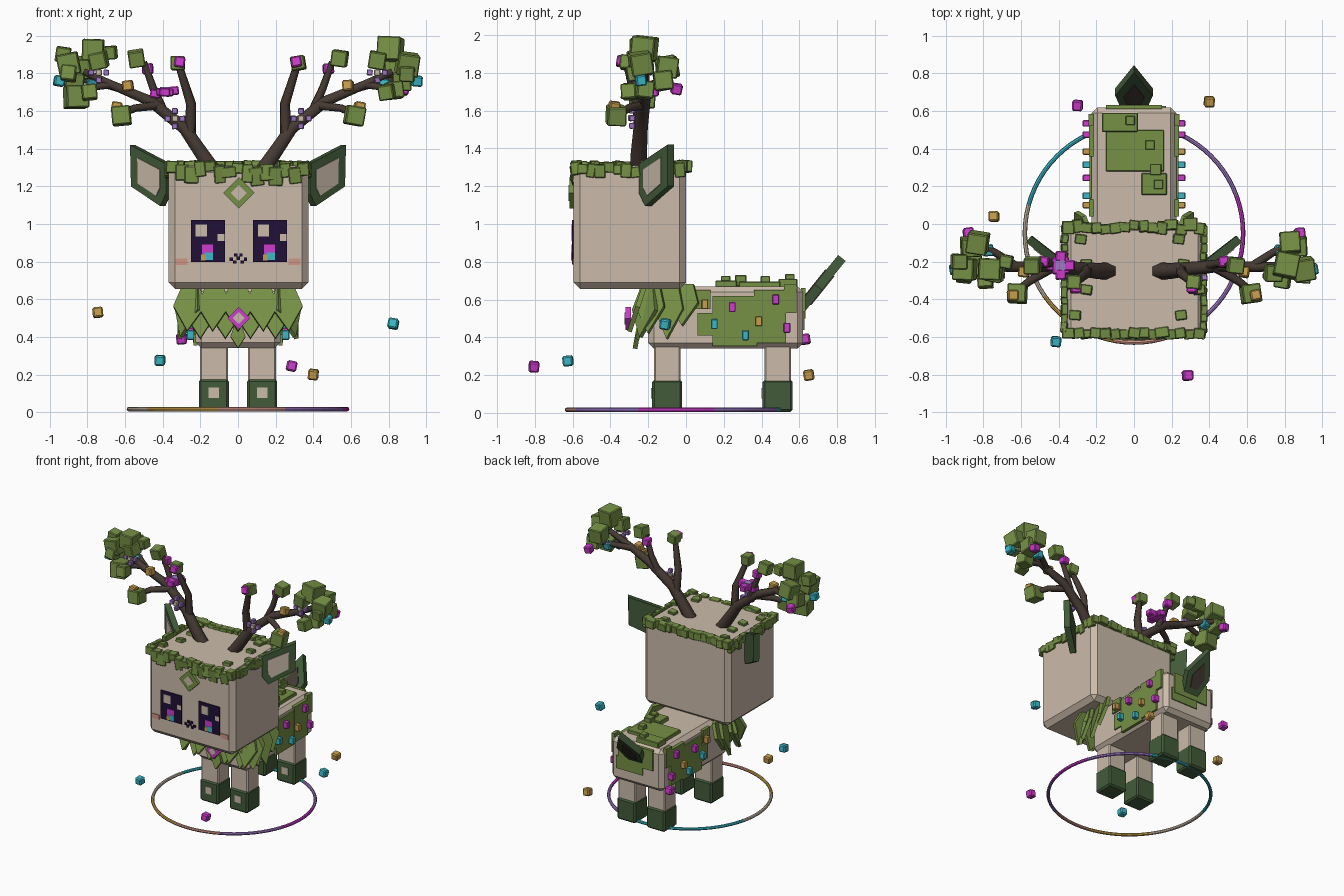
import bpy, bmesh, math, random
from mathutils import Vector, Matrix, Euler

random.seed(7)
if "Cube" in bpy.data.objects:
    bpy.data.objects.remove(bpy.data.objects["Cube"])


def material(name, rgb):
    m = bpy.data.materials.new(name)
    m.use_nodes = True
    m.diffuse_color = (*rgb, 1)
    node = m.node_tree.nodes["Principled BSDF"]
    node.inputs["Base Color"].default_value = (*rgb, 1)
    node.inputs["Roughness"].default_value = 0.8
    return m


BEIGE = material("beige", (.6, .5, .4))
GREEN = material("moss green", (.18, .28, .06))
DARK = material("dark green", (.055, .105, .042))
BROWN = material("bark brown", (.062, .043, .034))
MAGENTA = material("magenta", (.61, .045, .61))
CYAN = material("cyan", (.045, .48, .57))
GOLD = material("gold", (.57, .34, .075))
PURPLE = material("purple", (.35, .19, .57))
INK = material("dark violet", (.015, .005, .04))
SALMON = material("salmon", (.62, .3, .24))


def finish(name, bm, mat):
    bmesh.ops.recalc_face_normals(bm, faces=bm.faces)
    mesh = bpy.data.meshes.new(name)
    bm.to_mesh(mesh)
    bm.free()
    mesh.materials.append(mat)
    obj = bpy.data.objects.new(name, mesh)
    bpy.context.collection.objects.link(obj)
    return obj


def boxes(name, mat, items, bevel=0, tilt=0):
    """Boxes given as (centre, size, optional rotation), with random tilt."""
    bm = bmesh.new()
    for centre, size, *rot in items:
        size = (size,) * 3 if isinstance(size, (int, float)) else size
        turn = rot[0] if rot else [random.uniform(-tilt, tilt) for _ in range(3)]
        bmesh.ops.create_cube(bm, size=1, matrix=Matrix.LocRotScale(
            Vector(centre), Euler(turn), Vector(size)))
    if bevel:
        bmesh.ops.bevel(bm, geom=bm.edges[:], offset=bevel, segments=1, affect='EDGES')
    return finish(name, bm, mat)


def span(x0, x1, y0, y1, z0, z1):
    return ((x0 + x1) / 2, (y0 + y1) / 2, (z0 + z1) / 2), (x1 - x0, y1 - y0, z1 - z0)


def both(items):
    """Repeat (centre, size) items on both sides."""
    return [((s * c[0], *c[1:]), size) for c, size in items for s in (-1, 1)]


def slabs(name, mat, items):
    """Flat polygons, each pushed out along its own thickness vector."""
    bm = bmesh.new()
    for points, push in items:
        push = Vector(push)
        a = [bm.verts.new(Vector(p) - push / 2) for p in points]
        b = [bm.verts.new(Vector(p) + push / 2) for p in points]
        bm.faces.new(a)
        bm.faces.new(b[::-1])
        for i in range(len(a)):
            j = (i + 1) % len(a)
            bm.faces.new((a[i], b[i], b[j], a[j]))
    return finish(name, bm, mat)


def leaf(root, tip, side, thick=.025):
    """Pointed leaf from root to tip; side is its half-width vector."""
    root, tip, side = Vector(root), Vector(tip), Vector(side)
    mid = root.lerp(tip, .45)
    pts = [root - side * .55, mid - side, tip, mid + side, root + side * .55]
    return pts, side.cross(tip - root).normalized() * thick


def shrink(points, factor):
    c = sum((Vector(p) for p in points), Vector()) / len(points)
    return [c.lerp(Vector(p), factor) for p in points]


# Head, body and legs
boxes("head", BEIGE, [span(-.37, .375, -.595, 0, .655, 1.31)], .035)
boxes("body", BEIGE, [span(-.225, .225, -.2, .62, .34, .67)], .03)
feet = [(.128, -.1), (.128, .485)]
boxes("legs", BEIGE, both([((x, y, .26), (.15, .14, .2)) for x, y in feet]), .008)
boxes("hooves", DARK, both([((x, y, .09), (.16, .16, .17)) for x, y in feet]), .012)
boxes("hoof_pads", BEIGE, both([((x, y - .081, .103), (.055, .008, .055)) for x, y in feet]))

# Face
eyes = (-.16, .17)
boxes("eyes", INK, [((x, -.598, .91), (.182, .01, .222)) for x in eyes])


def eye_part(name, mat, dx, z, w, h, lift=0):
    boxes(name, mat, [((x + dx, -.603 - lift, z), (w, .006, h)) for x in eyes])


eye_part("eye_large_highlight", BEIGE, -.035, .965, .06, .065)
eye_part("eye_small_highlight", BEIGE, .07, .928, .036, .036)
eye_part("eye_magenta_glow", MAGENTA, -.003, .852, .058, .078)
eye_part("eye_cyan_glow", CYAN, .005, .828, .045, .04, .002)
eye_part("eye_gold_glow", GOLD, -.025, .822, .022, .03, .003)
mouth = [(-.012, .835), (.016, .835), (.002, .817), (-.036, .812), (-.018, .798), (.022, .798), (.04, .812)]
boxes("nose_and_mouth", INK, [((x, -.598, z), (.018, .01, .018)) for x, z in mouth])
boxes("cheeks", SALMON, both([((.3, -.596, .8), (.065, .008, .035))]))


def diamond(name, mat, y, z, side, depth):
    boxes(name, mat, [((.004, y, z), (side, depth, side), (0, math.pi / 4, 0))])


diamond("forehead_diamond", GREEN, -.6, 1.165, .118, .035)
diamond("forehead_diamond_center", BEIGE, -.618, 1.165, .06, .008)

# Ears
for s, side in ((-1, "right"), (1, "left")):
    ear = [Vector((s * x, y, z)) for x, y, z in (
        (.56, -.08, 1.42), (.37, -.23, 1.32), (.37, -.23, 1.16), (.4, -.2, 1.095), (.555, -.08, 1.2))]
    n = Vector((s * .62, -.78, 0))
    slabs(side + "_ear", DARK, [(ear, n * .045)])
    inner = [p + n * .024 for p in shrink(ear, .62)]
    slabs(side + "_ear_inside", BEIGE, [(inner, n * .008)])

# Moss around the head's top rim
rim = []
u = random.uniform
for i in range(15):
    x = -.35 + i * .05
    h = u(.05, .1)
    rim.append(((x, -.58, 1.335 - h / 2 - u(0, .035)), (u(.055, .08), .055, h)))
    rim.append(((x, -.01 + u(-.02, .01), 1.305), (u(.05, .075), u(.05, .07), .06)))
for i in range(12):
    for s in (-1, 1):
        rim.append(((s * .37, -.55 + i * .047, 1.285 + u(-.02, .02)), (.035, u(.04, .06), u(.05, .08))))
        if i % 3 == 1:
            rim.append(((s * u(.2, .35), -.53 + i * .045, 1.315), (.06, .05, .035)))
boxes("head_moss", GREEN, rim, .004, .15)

# Leaf collar in overlapping rows
collar = []
for i in range(5):
    x = -.25 + i * .125
    collar.append(leaf((x, -.22, .67), (x * 1.08, -.3, .43), (.085, 0, 0)))
for i in range(4):
    x = -.2 + i * .133
    collar.append(leaf((x, -.19, .6), (x, -.26, .39), (.075, 0, 0)))
for s in (-1, 1):
    for y, drop in ((-.18, .42), (-.08, .39), (.0, .46)):
        collar.append(leaf((s * .25, y, .68), (s * .31, y - .02, drop), (s * .03, .075, 0)))
    collar.append(leaf((s * .24, -.2, .66), (s * .3, -.24, .4), (.06, s * .06, 0)))
collar.append(leaf((0, -.25, .45), (0, -.27, .34), (.04, 0, 0)))
slabs("leaf_collar", GREEN, collar)
diamond("chest_gem", MAGENTA, -.305, .5, .085, .03)
diamond("chest_gem_center", BEIGE, -.321, .5, .045, .008)

# Moss on the back, flanks and rump
boxes("back_moss", GREEN, [
    span(-.15, .16, .28, .5, .66, .695), span(-.17, .02, .49, .59, .66, .71),
    span(.04, .175, .155, .27, .66, .7), ((.085, .42, .7), .05), ((.115, .29, .7), .06),
    ((-.02, .55, .71), .05), ((.13, .21, .7), .05)], .004)
boxes("rump_moss", GREEN, [span(-.15, .15, .61, .632, .5, .66), span(-.06, .17, .61, .628, .44, .54)])
boxes("flank_moss", GREEN, both([
    span(.215, .237, .14, .375, .355, .62), span(.215, .24, .36, .53, .37, .65),
    span(.215, .235, .06, .16, .41, .53), span(.215, .238, .04, .13, .55, .65),
    span(.215, .241, .52, .585, .53, .68)]))

# Flank flowers, antler flowers and drifting cubes, grouped by colour
flank = {MAGENTA: [(.245, .56), (.475, .6), (.535, .45)],
         CYAN: [(.15, .47), (.315, .41)], GOLD: [(.1, .575), (.385, .485)]}
buds = {MAGENTA: [(.31, -.34, 1.86), (.48, -.2, 1.825), (.88, -.05, 1.715)],
        CYAN: [(.95, -.24, 1.76), (.775, -.14, 1.74)],
        GOLD: [(.645, -.38, 1.62), (.585, -.255, 1.735)]}
drift = {MAGENTA: [(-.3, .63, .39), (.285, -.805, .245)],
         CYAN: [(-.415, -.625, .275), (.825, -.11, .47)],
         GOLD: [(-.745, .04, .53), (.4, .65, .2)]}
for m in (MAGENTA, CYAN, GOLD):
    boxes(m.name + "_flank_flowers", m, both([((.25, y, z), (.045, .035, .052)) for y, z in flank[m]]), .004)
    boxes(m.name + "_antler_buds", m, both([(c, .056) for c in buds[m]]), .007, .2)
    boxes(m.name + "_drifting_cubes", m, [(c, .055) for c in drift[m]], .008, .2)

# Antlers: tapering tubes of (x, y, z, radius)
paths = [
    [(.12, -.25, 1.27, .047), (.19, -.25, 1.37, .043), (.285, -.24, 1.51, .038),
     (.47, -.22, 1.655, .032), (.66, -.23, 1.735, .026), (.82, -.22, 1.81, .02)],
    [(.255, -.24, 1.46, .032), (.25, -.26, 1.64, .027), (.31, -.31, 1.83, .02)],
    [(.4, -.22, 1.61, .025), (.45, -.21, 1.72, .022), (.5, -.22, 1.86, .018)],
    [(.43, -.23, 1.63, .026), (.55, -.3, 1.615, .022), (.63, -.36, 1.58, .018)],
    [(.62, -.23, 1.72, .025), (.74, -.15, 1.75, .02), (.85, -.09, 1.77, .016)],
    [(.68, -.23, 1.74, .022), (.8, -.25, 1.72, .018), (.86, -.25, 1.68, .015)]]
for s, side in ((-1, "right"), (1, "left")):
    curve = bpy.data.curves.new(side + "_antler", 'CURVE')
    curve.dimensions = '3D'
    curve.bevel_depth, curve.bevel_resolution, curve.use_fill_caps = 1, 1, True
    for path in paths:
        sp = curve.splines.new('POLY')
        sp.points.add(len(path) - 1)
        for point, (x, y, z, r) in zip(sp.points, path):
            point.co, point.radius = (s * x, y, z, 1), r
    obj = bpy.data.objects.new(side + "_antler", curve)
    bpy.context.collection.objects.link(obj)
    curve.materials.append(BROWN)
    bpy.ops.object.select_all(action='DESELECT')
    obj.select_set(True)
    bpy.context.view_layer.objects.active = obj
    bpy.ops.object.convert(target='MESH')

# Leaf blocks on the antler tips
tips = both([((.32, -.31, 1.855), .075), ((.54, -.22, 1.88), .085), ((.62, -.37, 1.575), .1),
             ((.74, -.26, 1.87), .09), ((.9, -.24, 1.85), .115), ((.83, -.1, 1.83), .11),
             ((.87, -.12, 1.76), .1), ((.9, -.27, 1.8), .08), ((.79, -.3, 1.7), .08)])
tips += [((-.77, -.24, 1.925), .115), ((.81, -.22, 1.93), .125), ((-.86, -.23, 1.675), .12),
         ((-.93, -.2, 1.9), .08), ((.83, -.22, 1.71), .09), ((-.68, -.2, 1.91), .07)]
boxes("antler_leaves", GREEN, tips, .006, .2)

# Cross-shaped blossoms and the large tile flower
petals = [(.04, 0), (-.04, 0), (0, .04), (0, -.04)]
spots = [(s * x, y, z) for x, y, z in ((.74, -.275, 1.805), (.335, -.285, 1.56)) for s in (-1, 1)]
boxes("blossom_petals", PURPLE, [((x + a, y, z + b), .03) for x, y, z in spots for a, b in petals], .003, .1)
boxes("blossom_hearts", BEIGE, [((x, y - .005, z), .032) for x, y, z in spots], .003)
boxes("tile_flower", MAGENTA, [((-.39, -.22, 1.7), (.09, .09, .04))] + [
    ((-.39 + a * 1.2, -.22 + b * 1.2, 1.7 + a * .2), (.055, .055, .045)) for a, b in petals], .006, .1)
boxes("tile_flower_center", PURPLE, [((-.39, -.22, 1.722), (.05, .05, .012))])

# Tail leaf
tail, push = leaf((0, .6, .54), (0, .825, .82), (.1, 0, 0), .05)
slabs("tail", DARK, [(tail, push)])
n = push.normalized() * .027
slabs("tail_inside", BROWN, [([p + n * s for p in shrink(tail, .55)], n * .25) for s in (-1, 1)])

# Ground ring, coloured by angle
bpy.ops.mesh.primitive_torus_add(major_radius=.58, minor_radius=.012, major_segments=72,
                                 minor_segments=8, location=(0, -.05, .016))
ring = bpy.context.object
ring.name = "ground_ring"
bands = [(20, MAGENTA), (67, PURPLE), (165, CYAN), (215, BEIGE), (258, GOLD),
         (293, SALMON), (340, PURPLE), (360, MAGENTA)]
for _, m in bands:
    ring.data.materials.append(m)
for f in ring.data.polygons:
    angle = math.degrees(math.atan2(f.center.y, f.center.x)) % 360
    f.material_index = next(i for i, band in enumerate(bands) if angle <= band[0])
